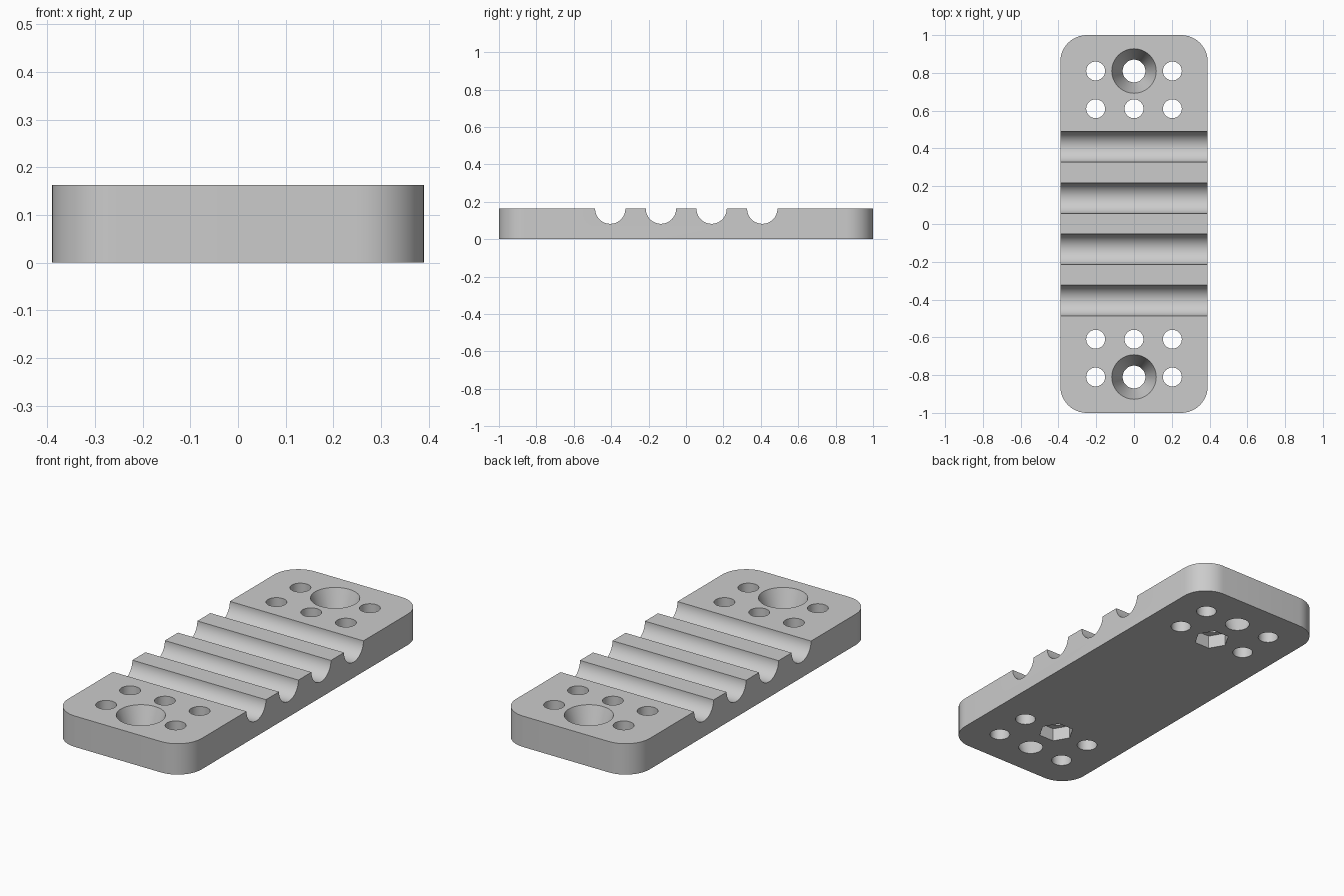
import bpy
import bmesh
from math import pi, cos, sin, radians
from mathutils import Matrix

default = bpy.data.objects.get("Cube")
if default:
    bpy.data.objects.remove(default, do_unlink=True)

WIDTH, LENGTH, HEIGHT = 0.78, 2.0, 0.163
CORNER = 0.14

grey = bpy.data.materials.new("plain grey")
grey.use_nodes = True
grey.diffuse_color = (0.6, 0.6, 0.6, 1)
grey.node_tree.nodes["Principled BSDF"].inputs["Base Color"].default_value = (0.6, 0.6, 0.6, 1)


def make_object(name, bm):
    bmesh.ops.recalc_face_normals(bm, faces=bm.faces)
    mesh = bpy.data.meshes.new(name)
    bm.to_mesh(mesh)
    bm.free()
    mesh.materials.append(grey)
    obj = bpy.data.objects.new(name, mesh)
    bpy.context.collection.objects.link(obj)
    return obj


def add_cone(bm, x, y, z0, z1, r0, r1, sides=48):
    bmesh.ops.create_cone(bm, cap_ends=True, segments=sides, radius1=r0, radius2=r1,
                          depth=z1 - z0, matrix=Matrix.Translation((x, y, (z0 + z1) / 2)))


# Plate with rounded vertical corners
bm = bmesh.new()
outline = []
for quarter, (sx, sy) in enumerate([(1, 1), (-1, 1), (-1, -1), (1, -1)]):
    for step in range(13):
        a = (quarter + step / 12) * pi / 2
        outline.append(bm.verts.new((sx * (WIDTH / 2 - CORNER) + CORNER * cos(a),
                                     sy * (LENGTH / 2 - CORNER) + CORNER * sin(a), 0)))
base = bm.faces.new(outline)
top = bmesh.ops.extrude_face_region(bm, geom=[base])["geom"]
bmesh.ops.translate(bm, vec=(0, 0, HEIGHT), verts=[v for v in top if isinstance(v, bmesh.types.BMVert)])
plate = make_object("clamp_plate", bm)

cutters = []

# Four half-round channels across the top
bm = bmesh.new()
for i in range(4):
    turn = Matrix.Rotation(pi / 2, 4, "Y")
    place = Matrix.Translation((0, 0.408 - 0.271 * i, HEIGHT))
    bmesh.ops.create_cone(bm, cap_ends=True, segments=64, radius1=0.081, radius2=0.081,
                          depth=1, matrix=place @ turn)
cutters.append(make_object("channel_cutter", bm))

# Small through holes and tapered screw holes at both ends
bm = bmesh.new()
OVER = 0.02
slope = (0.118 - 0.06) / HEIGHT
for end in (-1, 1):
    for x, y in [(-0.203, 0.81), (0.203, 0.81), (-0.203, 0.61), (0.203, 0.61), (0, 0.61)]:
        add_cone(bm, x, end * y, -OVER, HEIGHT + OVER, 0.05, 0.05)
    add_cone(bm, 0, end * 0.81, -OVER, HEIGHT + OVER, 0.06 - slope * OVER, 0.118 + slope * OVER)
cutters.append(make_object("hole_cutter", bm))

# Hexagonal nut pockets underneath, corners pointing sideways
bm = bmesh.new()
for end in (-1, 1):
    pocket = bmesh.ops.create_cone(bm, cap_ends=True, segments=6, radius1=0.088, radius2=0.088,
                                   depth=0.14, matrix=Matrix.Rotation(pi / 6, 4, "Z"))["verts"]
    if max(v.co.x for v in pocket) < 0.087:
        bmesh.ops.rotate(bm, verts=pocket, matrix=Matrix.Rotation(pi / 6, 3, "Z"))
    bmesh.ops.translate(bm, verts=pocket, vec=(0, end * 0.61, 0))
cutters.append(make_object("nut_pocket_cutter", bm))

# Cut, apply and tidy up
bpy.ops.object.select_all(action="DESELECT")
bpy.context.view_layer.objects.active = plate
plate.select_set(True)
for cutter in cutters:
    cutter.hide_render = True
    mod = plate.modifiers.new(cutter.name, "BOOLEAN")
    mod.operation = "DIFFERENCE"
    mod.solver = "EXACT"
    mod.object = cutter
    bpy.ops.object.modifier_apply(modifier=mod.name)
    bpy.data.objects.remove(cutter, do_unlink=True)

bpy.ops.object.shade_smooth_by_angle(angle=radians(30))
